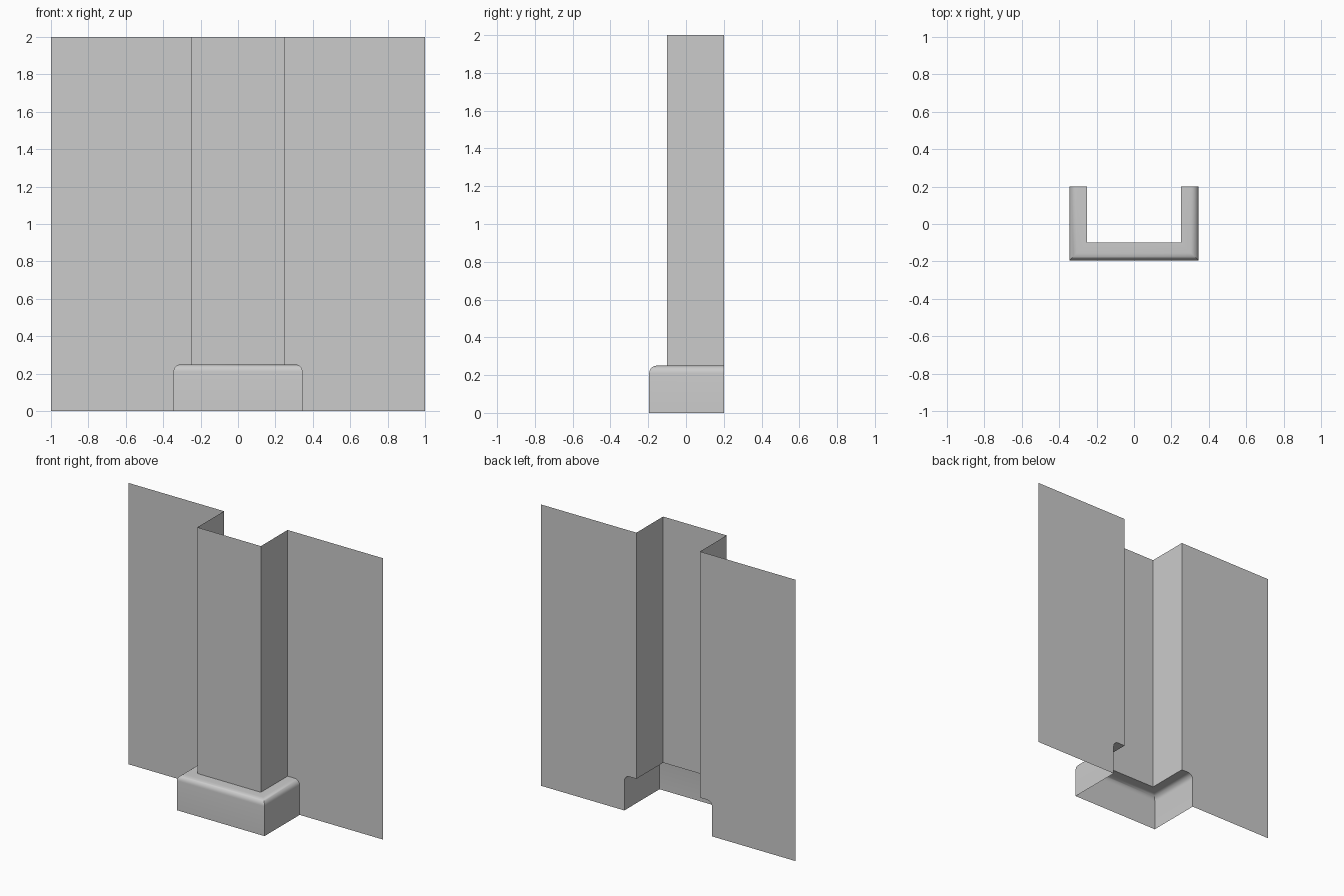
import bpy, bmesh, math

cube = bpy.data.objects.get("Cube")
if cube:
    bpy.data.objects.remove(cube, do_unlink=True)

HALF, BACK, FRONT = 0.25, 0.2, -0.1      # pilaster half width, wall plane, pilaster face
TOP, LEDGE, OUT, R = 2.0, 0.25, 0.095, 0.04

grey = bpy.data.materials.new("plaster grey")
grey.use_nodes = True
colour = (0.6, 0.6, 0.6, 1)
grey.diffuse_color = colour
grey.node_tree.nodes["Principled BSDF"].inputs["Base Color"].default_value = colour


def sheet(name, rings, smooth=False):
    """Open surface lofted between successive rows of points."""
    bm = bmesh.new()
    rows = [[bm.verts.new(p) for p in ring] for ring in rings]
    for a, b in zip(rows, rows[1:]):
        for i in range(len(a) - 1):
            bm.faces.new((a[i], a[i + 1], b[i + 1], b[i]))
    finish(name, bm, smooth)


def finish(name, bm, smooth=False):
    mesh = bpy.data.meshes.new(name)
    bm.to_mesh(mesh)
    bm.free()
    mesh.materials.append(grey)
    obj = bpy.data.objects.new(name, mesh)
    bpy.context.collection.objects.link(obj)
    if smooth:
        bpy.ops.object.select_all(action='DESELECT')
        obj.select_set(True)
        bpy.context.view_layer.objects.active = obj
        bpy.ops.object.shade_smooth_by_angle(angle=math.radians(35))


def u_path(o, z):
    """Three-sided path around the pilaster, pushed out by o."""
    x, y = HALF + o, FRONT - o
    return [(-x, BACK, z), (-x, y, z), (x, y, z), (x, BACK, z)]


# Pilaster shaft
sheet("pilaster_shaft", [u_path(0, LEDGE), u_path(0, TOP)])

# Rounded skirting around the foot: offset and height pairs from floor to ledge
arc = [(OUT - R + R * math.cos(t), LEDGE - R + R * math.sin(t))
       for t in (math.radians(90 * i / 6) for i in range(7))]
profile = [(OUT, 0)] + arc + [(0, LEDGE)]
sheet("base_skirting", [u_path(o, z) for o, z in profile], smooth=True)

# Flat wall panels, notched to the skirting outline
for side, label in ((1, "left"), (-1, "right")):
    outline = [(HALF + o, z) for o, z in profile] + [(HALF, TOP), (1, TOP), (1, 0)]
    bm = bmesh.new()
    verts = [bm.verts.new((side * x, BACK, z)) for x, z in outline]
    face = bm.faces.new(verts)
    face.normal_update()
    if face.normal.y > 0:
        face.normal_flip()
    finish("wall_panel_" + label, bm)
